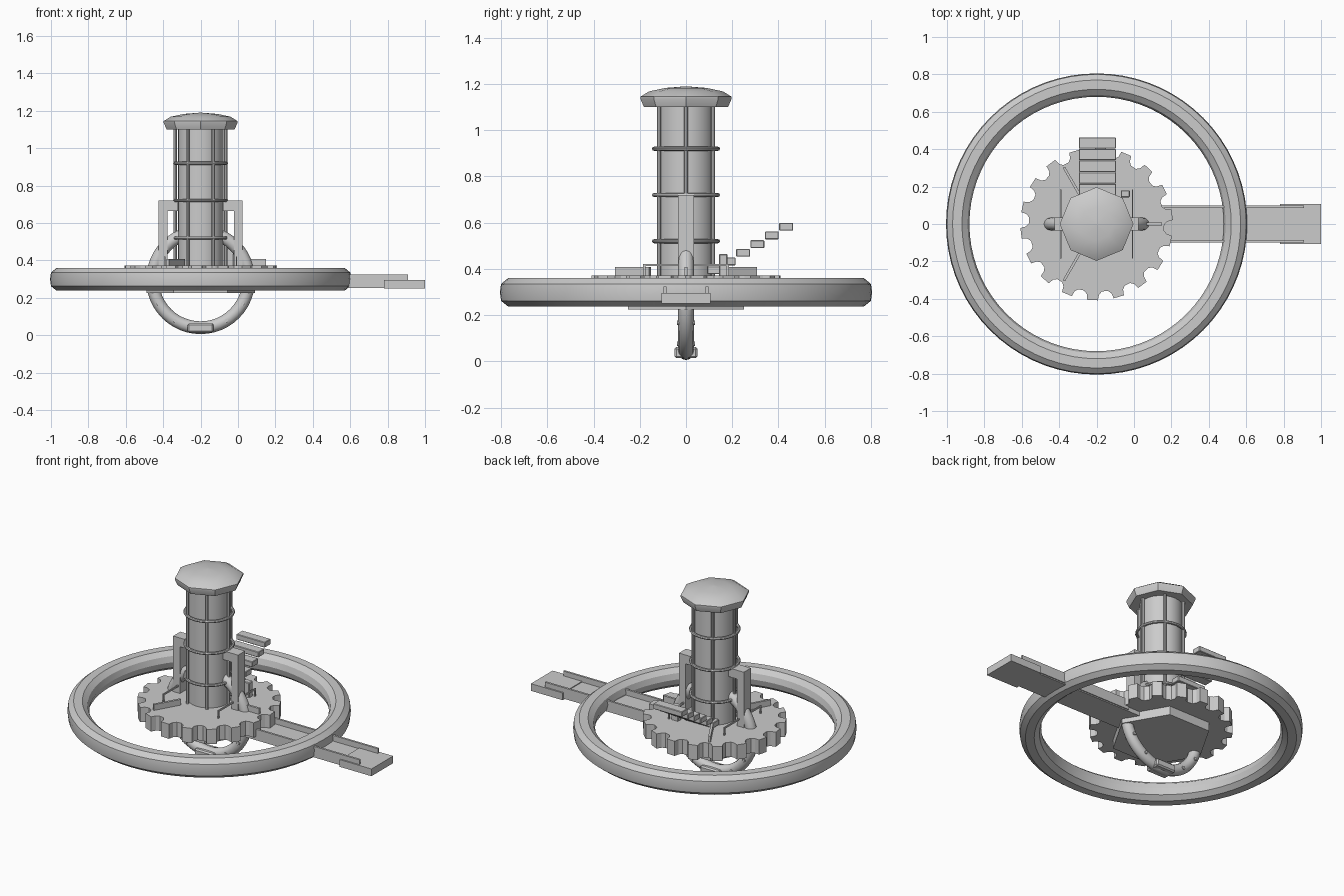
import bpy, bmesh, math
from mathutils import Matrix, Vector

if "Cube" in bpy.data.objects:
    bpy.data.objects.remove(bpy.data.objects["Cube"])

CX = -0.2  # axis of the tower and rings


def finish(bm, name, smooth=None):
    bmesh.ops.recalc_face_normals(bm, faces=bm.faces)
    me = bpy.data.meshes.new(name)
    bm.to_mesh(me)
    bm.free()
    ob = bpy.data.objects.new(name, me)
    bpy.context.collection.objects.link(ob)
    if smooth:
        bpy.ops.object.select_all(action='DESELECT')
        ob.select_set(True)
        bpy.context.view_layer.objects.active = ob
        bpy.ops.object.shade_smooth_by_angle(angle=math.radians(smooth))
    return ob


def box(name, x, y, z, bevel=0, rot=0):
    """Box from (min, max) ranges, optionally turned about the tower axis."""
    bm = bmesh.new()
    mid = Vector([(a + b) / 2 for a, b in (x, y, z)])
    size = [b - a for a, b in (x, y, z)]
    bmesh.ops.create_cube(bm, size=1, matrix=Matrix.Translation(mid) @ Matrix.Diagonal((*size, 1)))
    if bevel:
        bmesh.ops.bevel(bm, geom=bm.edges[:], offset=bevel, segments=1, affect='EDGES')
    if rot:
        bmesh.ops.rotate(bm, verts=bm.verts, cent=(CX, 0, 0), matrix=Matrix.Rotation(rot, 3, 'Z'))
    return finish(bm, name)


def lathe(name, profile, n, closed=False, smooth=None, start=0):
    """Revolve (radius, z) points about the tower axis."""
    bm = bmesh.new()
    rows = []
    for i in range(n):
        a = start + 2 * math.pi * i / n
        rows.append([bm.verts.new((CX + r * math.cos(a), r * math.sin(a), z)) for r, z in profile])
    m = len(profile)
    for i in range(n):
        p, q = rows[i], rows[(i + 1) % n]
        for j in range(m if closed else m - 1):
            k = (j + 1) % m
            bm.faces.new((p[j], q[j], q[k], p[k]))
    if not closed:
        bm.faces.new([r[0] for r in rows])
        bm.faces.new([r[-1] for r in rows])
    return finish(bm, name, smooth)


def circle_profile(r, z, minor, n):
    return [(r + minor * math.cos(2 * math.pi * i / n), z + minor * math.sin(2 * math.pi * i / n))
            for i in range(n)]


def cylinder(name, pos, r, depth, n, axis='Z'):
    bm = bmesh.new()
    m = Matrix.Translation(pos)
    if axis == 'Y':
        m = m @ Matrix.Rotation(math.pi / 2, 4, 'X')
    bmesh.ops.create_cone(bm, segments=n, radius1=r, radius2=r, depth=depth, cap_ends=True, matrix=m)
    return finish(bm, name, 40)


# large horizontal ring
lathe("outer_ring", [(.77, .36), (.80, .335), (.805, .30), (.80, .262), (.77, .238), (.72, .238),
                     (.69, .262), (.68, .30), (.69, .335), (.72, .36)], 72, True, 20)

# toothed deck
teeth = 18
bm = bmesh.new()
pts = []
for i in range(teeth):
    c = math.radians(7) + 2 * math.pi * i / teeth
    for da, r in ((-7.5, .362), (-5, .378), (-4, .408), (4, .408), (5, .378), (7.5, .362)):
        a = c + math.radians(da)
        pts.append(bm.verts.new((CX + r * math.cos(a), r * math.sin(a), .28)))
face = bm.faces.new(pts)
ext = bmesh.ops.extrude_face_region(bm, geom=[face])
bmesh.ops.translate(bm, verts=[g for g in ext['geom'] if isinstance(g, bmesh.types.BMVert)], vec=(0, 0, .092))
finish(bm, "gear_deck")

# six-sided plate under the deck
lathe("under_plate", [(.29, .225), (.29, .29)], 6)

# upright ring through the deck
bm_ring = lathe("upright_ring", circle_profile(.257, 0, .034, 12), 48, True, 40)
bm_ring.data.transform(Matrix.Translation((CX, 0, .297)) @ Matrix.Rotation(math.pi / 2, 4, 'X')
                       @ Matrix.Translation((-CX, 0, 0)))
box("ring_clamp", (-.27, -.13), (-.05, .05), (.014, .062), .008)
for deg in (210, 238, 302, 330):
    a = math.radians(deg)
    cylinder("ring_stud", (CX + .26 * math.cos(a), 0, .297 + .26 * math.sin(a)), .01, .078, 8, 'Y')

# tower body, cage and roof
lathe("tower_body", [(.122, .36), (.122, 1.12)], 24, smooth=30)
for i in range(6):
    a = i * math.pi / 3
    cylinder("cage_post", (CX + .135 * math.cos(a), .135 * math.sin(a), .74), .009, .74, 8)
for z in (.52, .72, .92):
    lathe("cage_band", circle_profile(.138, z, .009, 8), 24, True, 40)
lathe("roof", [(.165, 1.10), (.182, 1.10), (.197, 1.135), (.197, 1.145), (.16, 1.168),
               (.09, 1.183), (.002, 1.19)], 8, smooth=25)

# support brackets on both sides of the tower
for s in (-1, 1):
    def span(a, b):
        return tuple(sorted((CX + s * a, CX + s * b)))
    box("bracket_post", span(.178, .225), (-.035, .035), (.36, .72))
    box("bracket_arm", span(.12, .225), (-.035, .035), (.665, .72))
    # low side rails
    box("side_rail", span(.188, .195), (-.185, .185), (.412, .422))
    for y in (-.18, 0, .18):
        box("rail_post", span(.188, .195), (y - .005, y + .005), (.37, .415))

# radial fins
for i in range(3):
    box("deck_fin", (CX + .18, CX + .35), (-.007, .007), (.365, .408), rot=i * 2 * math.pi / 3)

# floating stairs and control box
for i in range(6):
    y, z = .123 + .062 * i, .395 + .0375 * i
    box("stair_step", (-.295, -.097), (y - .03, y + .03), (z - .017, z + .017), .003)
box("control_box", (-.07, -.022), (.143, .18), (.365, .465), .004)

# gangway reaching out past the ring
box("gangway_deck", (.0, .985), (-.092, .092), (.253, .29))
box("gangway_end", (.78, 1.0), (-.107, .107), (.25, .295))
for s in (-1, 1):
    y = sorted((s * .085, s * .098))
    box("gangway_rail", (.12, .91), y, (.26, .325))
